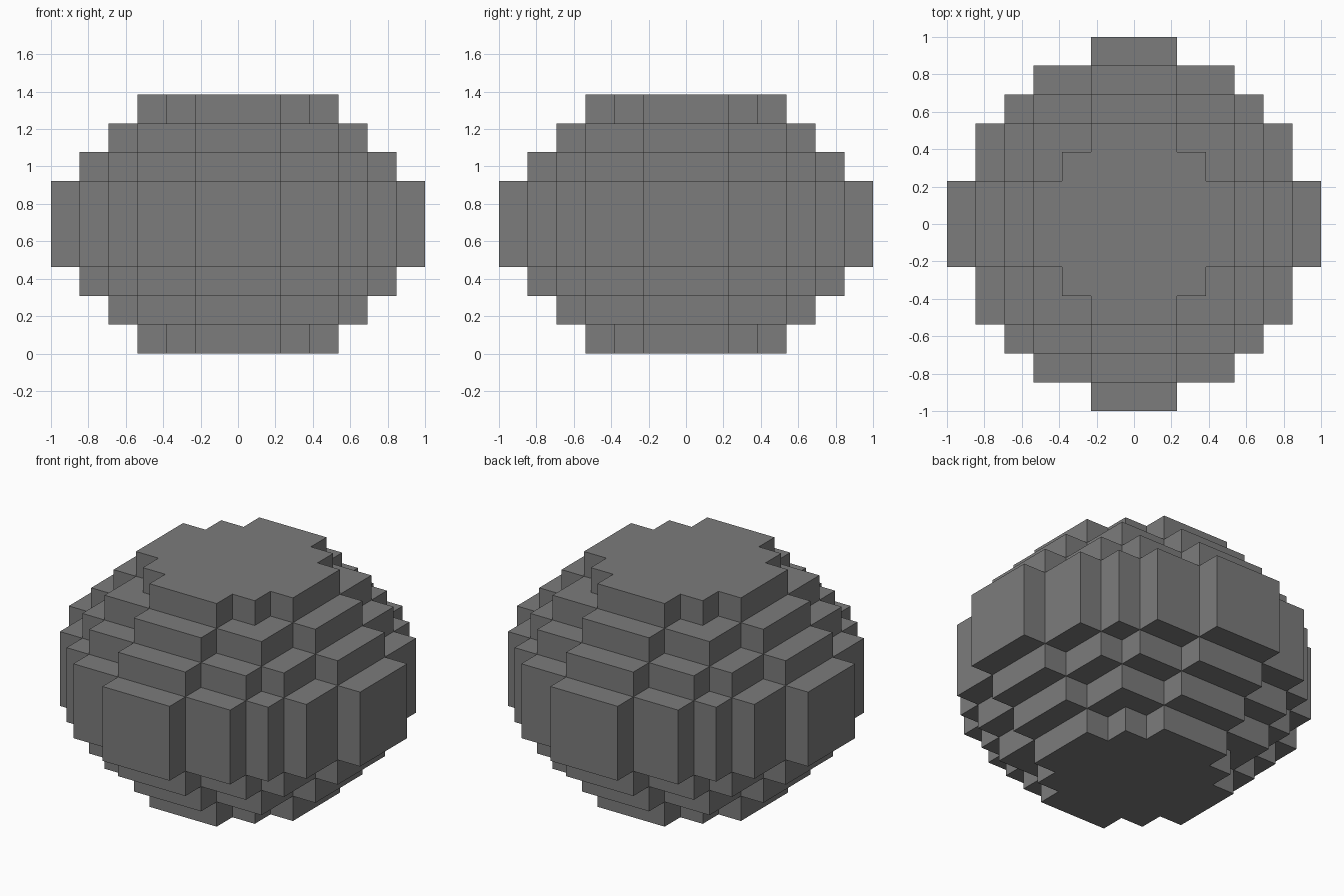
import bpy
import bmesh
from mathutils import Vector

cube = bpy.data.objects.get("Cube")
if cube:
    bpy.data.objects.remove(cube, do_unlink=True)

UNIT = 2 / 13          # edge of one block
MID = 4                # number of layers above and below the centre layer

# Half extent in x (blocks past the centre) for each |y| row, by |z| layer
WAIST = (6, 6, 5, 5, 4, 3, 1)
LAYERS = (WAIST, WAIST,
          (5, 5, 4, 4, 3, 1),
          (4, 4, 3, 3, 1),
          (3, 3, 2, 1))


def filled(x, y, z):
    """True where the stepped ball has a block."""
    if abs(z) > MID:
        return False
    rows = LAYERS[abs(z)]
    return abs(y) < len(rows) and abs(x) <= rows[abs(y)]


def add_side(bm, centre, axis, sign):
    """Add one exposed block side, facing outward along the axis."""
    normal, u, v = Vector(), Vector(), Vector()
    normal[axis] = sign / 2
    u[(axis + 1) % 3] = 0.5
    v[(axis + 2) % 3] = 0.5 * sign
    corners = (-u - v, u - v, u + v, v - u)
    bm.faces.new([bm.verts.new((centre + normal + c) * UNIT) for c in corners])


# Outer shell of the stepped ball
bm = bmesh.new()
span = range(-6, 7)
for x in span:
    for y in span:
        for z in range(-MID, MID + 1):
            if not filled(x, y, z):
                continue
            for axis in range(3):
                for sign in (-1, 1):
                    near = [x, y, z]
                    near[axis] += sign
                    if not filled(*near):
                        add_side(bm, Vector((x, y, z + MID + 0.5)), axis, sign)

# Weld the sides and merge them into large flat faces
bmesh.ops.remove_doubles(bm, verts=bm.verts[:], dist=0.001)
bmesh.ops.dissolve_limit(bm, angle_limit=0.02, verts=bm.verts[:], edges=bm.edges[:])

mesh = bpy.data.meshes.new("stepped_ball")
bm.to_mesh(mesh)
bm.free()

# Stone grey for the whole ball
GREY = (0.2, 0.2, 0.2, 1)
mat = bpy.data.materials.new("stone_grey")
mat.use_nodes = True
mat.diffuse_color = GREY
for node in mat.node_tree.nodes:
    if node.type == "BSDF_PRINCIPLED":
        node.inputs["Base Color"].default_value = GREY
mesh.materials.append(mat)

ball = bpy.data.objects.new("stepped_ball", mesh)
bpy.context.collection.objects.link(ball)
